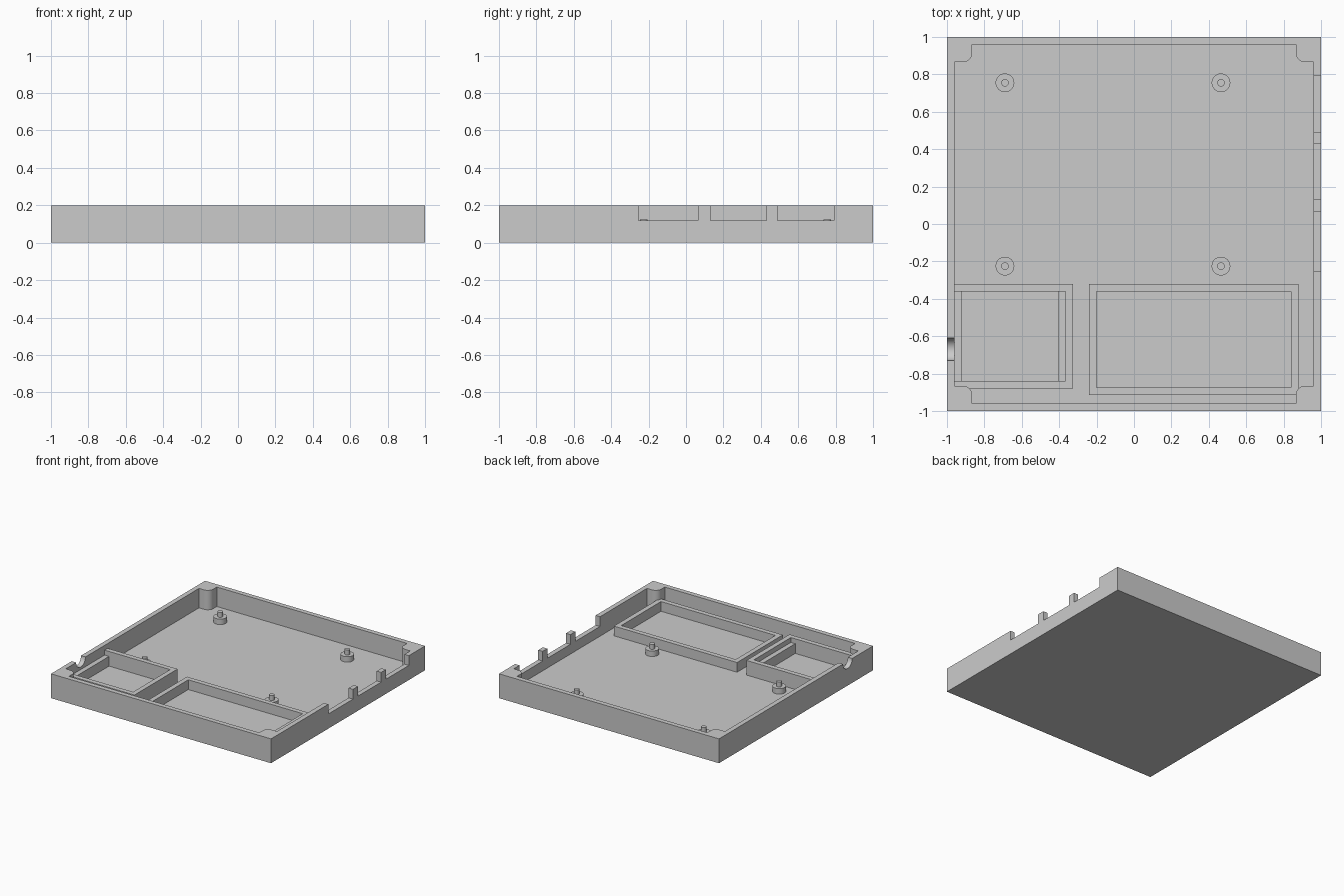
import bpy, bmesh, math
from mathutils import Matrix

cube = bpy.data.objects.get("Cube")
if cube:
    bpy.data.objects.remove(cube, do_unlink=True)

GREY = (0.6, 0.6, 0.6, 1.0)
mat = bpy.data.materials.new("plain grey")
mat.use_nodes = True
mat.diffuse_color = GREY
mat.node_tree.nodes["Principled BSDF"].inputs["Base Color"].default_value = GREY

H, FLOOR, WALL = 0.2, 0.04, 0.04
INNER = 1 - WALL


def finish(name, bm):
    bmesh.ops.recalc_face_normals(bm, faces=bm.faces)
    mesh = bpy.data.meshes.new(name)
    bm.to_mesh(mesh)
    bm.free()
    mesh.materials.append(mat)
    ob = bpy.data.objects.new(name, mesh)
    bpy.context.collection.objects.link(ob)
    return ob


def prism(name, outline, z0, z1):
    """Extrude a flat outline from z0 to z1."""
    bm = bmesh.new()
    face = bm.faces.new([bm.verts.new((x, y, z0)) for x, y in outline])
    up = bmesh.ops.extrude_face_region(bm, geom=[face])["geom"]
    verts = [v for v in up if isinstance(v, bmesh.types.BMVert)]
    bmesh.ops.translate(bm, verts=verts, vec=(0, 0, z1 - z0))
    return finish(name, bm)


def box(name, x0, x1, y0, y1, z0, z1):
    return prism(name, [(x0, y0), (x1, y0), (x1, y1), (x0, y1)], z0, z1)


def cylinder(name, r, length, matrix, segments=32):
    bm = bmesh.new()
    bmesh.ops.create_cone(bm, cap_ends=True, segments=segments, radius1=r,
                          radius2=r, depth=length, matrix=matrix)
    return finish(name, bm)


def select_only(ob):
    bpy.ops.object.select_all(action='DESELECT')
    ob.select_set(True)
    bpy.context.view_layer.objects.active = ob


def cut(target, cutter):
    cutter.hide_render = True
    mod = target.modifiers.new("cut", 'BOOLEAN')
    mod.operation, mod.solver, mod.object = 'DIFFERENCE', 'EXACT', cutter
    select_only(target)
    bpy.ops.object.modifier_apply(modifier=mod.name)
    bpy.data.objects.remove(cutter, do_unlink=True)


def smooth(ob):
    select_only(ob)
    bpy.ops.object.shade_smooth_by_angle(angle=math.radians(30))


# Cavity outline: a square with a rounded post left standing in every corner
POST, R = 0.865, 0.05
corner = [(INNER, POST)]
for i in range(9):
    a = math.radians(270 - i * 90 / 8)
    corner.append((POST + R + R * math.cos(a), POST + R + R * math.sin(a)))
corner.append((POST, INNER))
outline = []
for k in range(4):
    c, s = round(math.cos(k * math.pi / 2)), round(math.sin(k * math.pi / 2))
    outline += [(c * x - s * y, s * x + c * y) for x, y in corner]

# Case shell
shell = box("case_shell", -1, 1, -1, 1, 0, H)
cut(shell, prism("cavity_cutter", outline, FLOOR, H + 0.1))

# Port openings in the left wall
for y0, y1 in [(-0.255, 0.065), (0.13, 0.43), (0.49, 0.79)]:
    cut(shell, box("port_cutter", INNER - 0.02, 1.1, y0, y1, 0.12, H + 0.1))

# Half-round cable opening in the right wall
cut(shell, cylinder("cable_cutter", 0.06, 0.14,
                    Matrix.Translation((-1, -0.67, H))
                    @ Matrix.Rotation(math.pi / 2, 4, 'Y'), 48))
smooth(shell)

# Large low compartment
large = box("large_compartment", -0.24, 0.88, -0.915, -0.32, FLOOR, 0.12)
cut(large, box("compartment_cutter", -0.2, 0.84, -0.875, -0.36, 0, 0.3))

# Small taller compartment, open towards the right wall
x0, x1, y0, y1 = -INNER, -0.325, -0.88, -0.32
prism("small_compartment",
      [(x0, y0), (x1, y0), (x1, y1), (x0, y1), (x0, y1 - WALL),
       (x1 - WALL, y1 - WALL), (x1 - WALL, y0 + WALL), (x0, y0 + WALL)],
      FLOOR, 0.16)

# Support ledges at both ends of the small compartment
for side, lx in [("right", x0), ("left", x1 - 2 * WALL)]:
    box(side + "_ledge", lx, lx + WALL, y0 + WALL, y1 - WALL, FLOOR, 0.12)

# Board standoffs with locating pins
for x in (-0.69, 0.465):
    for y in (-0.225, 0.755):
        for name, r, z0, z1 in [("standoff", 0.05, FLOOR, 0.085),
                                ("standoff_pin", 0.02, 0.085, 0.125)]:
            smooth(cylinder(name, r, z1 - z0,
                            Matrix.Translation((x, y, (z0 + z1) / 2))))
